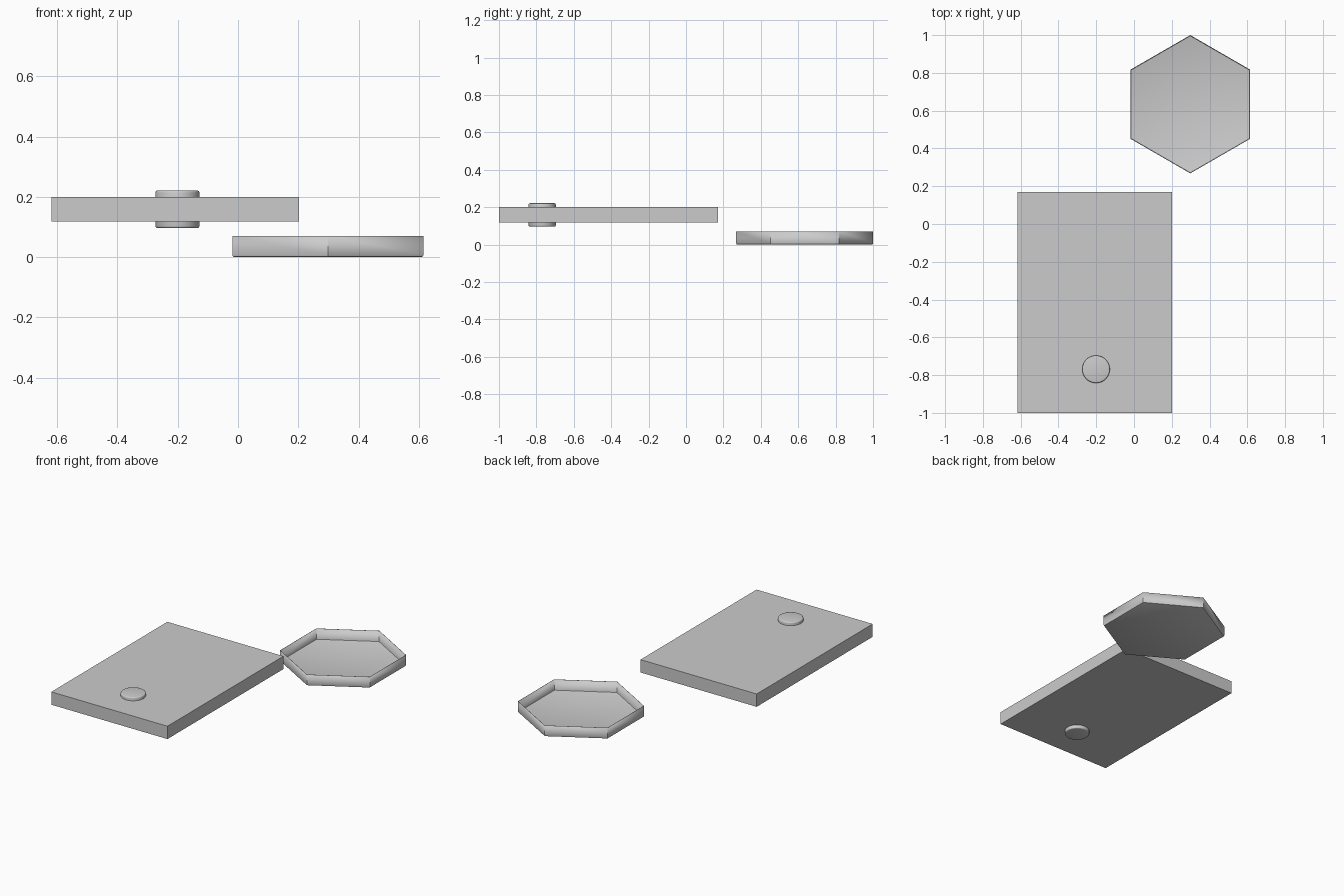
import bpy
import bmesh
import math
from mathutils import Matrix

if "Cube" in bpy.data.objects:
    bpy.data.objects.remove(bpy.data.objects["Cube"])

grey = bpy.data.materials.new("light_grey")
grey.diffuse_color = (0.6, 0.6, 0.6, 1)
grey.use_nodes = True
grey.node_tree.nodes["Principled BSDF"].inputs["Base Color"].default_value = grey.diffuse_color


def finish(name, bm, location):
    mesh = bpy.data.meshes.new(name)
    bmesh.ops.recalc_face_normals(bm, faces=bm.faces)
    bm.to_mesh(mesh)
    bm.free()
    mesh.materials.append(grey)
    obj = bpy.data.objects.new(name, mesh)
    obj.location = location
    bpy.context.collection.objects.link(obj)
    return obj


def prism(sides, radius, height, turn=0.0):
    bm = bmesh.new()
    bmesh.ops.create_cone(bm, cap_ends=True, segments=sides, radius1=radius,
                          radius2=radius, depth=height,
                          matrix=Matrix.Translation((0, 0, height / 2))
                          @ Matrix.Rotation(turn, 4, 'Z'))
    return bm


def flat_edges(bm, height):
    return [e for e in bm.edges if all(abs(v.co.z - height) < 1e-4 for v in e.verts)]


def smooth(obj):
    bpy.context.view_layer.objects.active = obj
    obj.select_set(True)
    bpy.ops.object.shade_smooth_by_angle(angle=math.radians(35))
    obj.select_set(False)


# Rectangular slab
bm = bmesh.new()
bmesh.ops.create_cube(bm, size=1, matrix=Matrix.Diagonal((0.82, 1.17, 0.082, 1)))
finish("slab", bm, (-0.208, -0.415, 0.159))

# Round pin passing through the slab, both rims softened
pin_height = 0.125
bm = prism(48, 0.073, pin_height)
rims = flat_edges(bm, 0) + flat_edges(bm, pin_height)
bmesh.ops.bevel(bm, geom=rims, offset=0.007, segments=3, profile=0.5, affect='EDGES')
smooth(finish("pin", bm, (-0.201, -0.769, 0.096)))

# Thin open hexagonal tray with a softened lower edge
tray_height, wall = 0.071, 0.002
bm = prism(6, 0.366, tray_height, math.pi / 6)
# point the corners along y
if max(abs(v.co.y) for v in bm.verts) < 0.36:
    bmesh.ops.rotate(bm, verts=bm.verts, matrix=Matrix.Rotation(math.pi / 6, 3, 'Z'))
lid = [f for f in bm.faces if all(v.co.z > tray_height - 1e-4 for v in f.verts)]
bmesh.ops.delete(bm, geom=lid, context='FACES_ONLY')
bmesh.ops.bevel(bm, geom=flat_edges(bm, 0), offset=0.007, segments=2,
                profile=0.5, affect='EDGES')
tray = finish("hexagonal_tray", bm, (0.298, 0.634, 0))
shell = tray.modifiers.new("wall_thickness", 'SOLIDIFY')
shell.thickness = wall
shell.offset = -1
smooth(tray)
